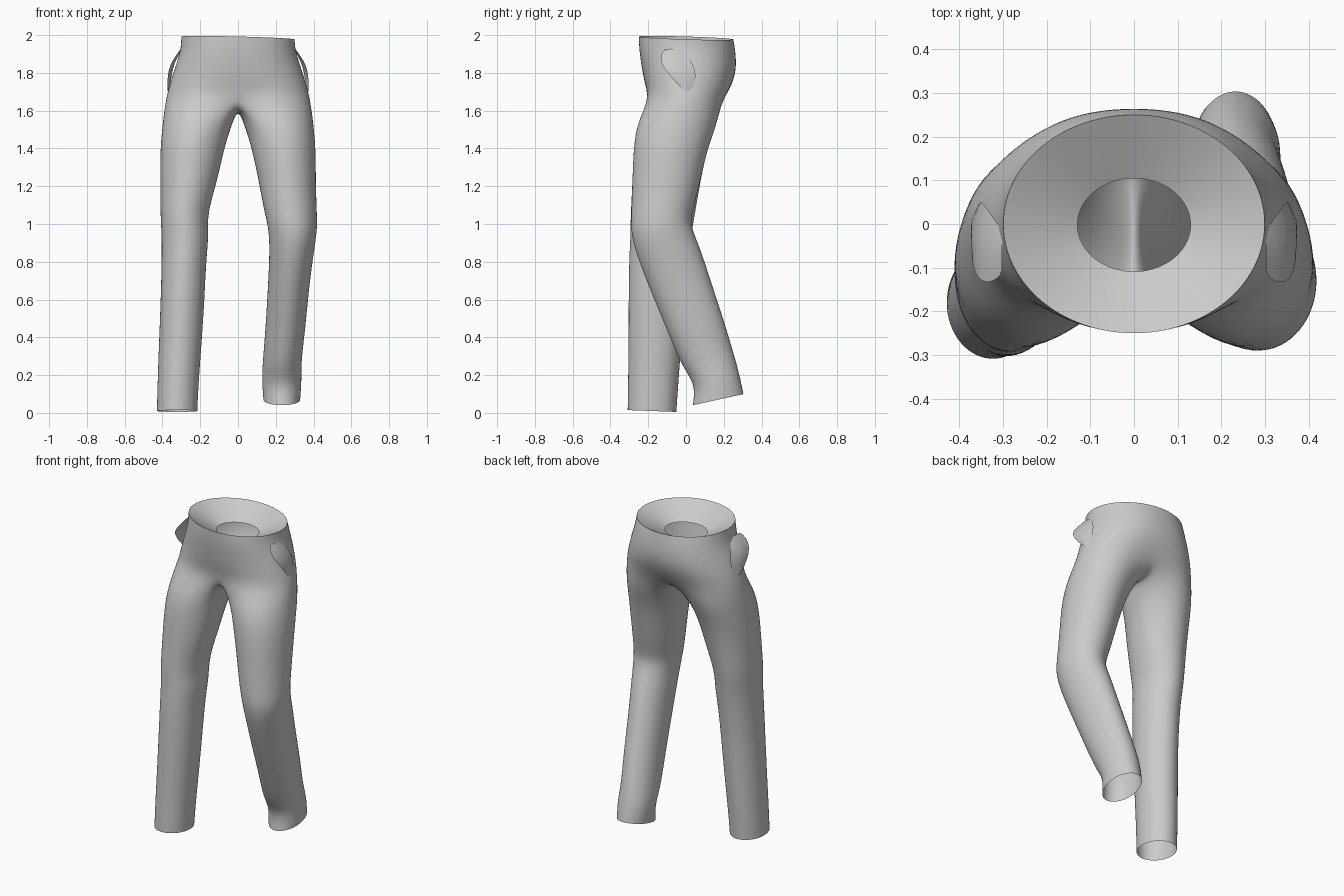
import bpy, bmesh
from math import sin, cos, radians

cube = bpy.data.objects.get("Cube")
if cube:
    bpy.data.objects.remove(cube)

cloth = bpy.data.materials.new("grey cloth")
cloth.use_nodes = True
grey = (0.6, 0.6, 0.6, 1)
cloth.diffuse_color = grey
cloth.node_tree.nodes["Principled BSDF"].inputs["Base Color"].default_value = grey

ARC = 12      # segments on the outer side of a half ring
INNER = 6     # segments on the inner side of a leg ring


def waist_point(angle):
    """Point on the slightly tilted waist edge; angle 0 is +x."""
    x, y = 0.303 * cos(angle), 0.253 * sin(angle)
    return (x, y, 1.985 - 0.025 * x - 0.03 * y)


def finish(name, bm, levels=2):
    """Turn a bmesh into a smooth, subdivided cloth object."""
    bmesh.ops.remove_doubles(bm, verts=bm.verts, dist=0.0005)
    bmesh.ops.recalc_face_normals(bm, faces=bm.faces)
    mesh = bpy.data.meshes.new(name)
    bm.to_mesh(mesh)
    bm.free()
    mesh.materials.append(cloth)
    mesh.shade_smooth()
    obj = bpy.data.objects.new(name, mesh)
    bpy.context.collection.objects.link(obj)
    if levels:
        sub = obj.modifiers.new("smooth", 'SUBSURF')
        sub.levels = sub.render_levels = levels
    return obj


def bridge(bm, rows, closed=False):
    """Join successive rows of points with quads."""
    verts = [[bm.verts.new(p) for p in row] for row in rows]
    for a, b in zip(verts, verts[1:]):
        for i in range(len(a) if closed else len(a) - 1):
            j = (i + 1) % len(a)
            bm.faces.new((a[i], a[j], b[j], b[i]))


def hip_row(side, width, front, back, z_side, z_front, z_back, dent):
    """Half ring of the hips, from centre front round the side to centre back."""
    row = []
    for i in range(ARC + 1):
        t = radians(-90 + 180 * i / ARC)
        s, c = sin(t), cos(t)
        depth = back if s > 0 else -front
        z_mid = z_back if s > 0 else z_front
        pull = 1 - dent * abs(s) ** 12
        row.append((side * width * abs(c) ** 0.85, depth * s * pull,
                    z_side + (z_mid - z_side) * abs(s) ** 4))
    return row


def leg_ring(side, inner, outer, front, back, z_front, z_back):
    """Closed leg ring; it starts at the inner front corner."""
    cx, rx = (inner + outer) / 2, (outer - inner) / 2 * 1.015
    cy, ry = (front + back) / 2, (back - front) / 2 * 1.015
    angles = [-135 + 270 * i / ARC for i in range(ARC + 1)]
    angles += [135 + 90 * i / INNER for i in range(1, INNER)]
    ring = []
    for a in angles:
        s, c = sin(radians(a)), cos(radians(a))
        ring.append((side * (cx + rx * c), cy + ry * s,
                     z_front + (z_back - z_front) * (s + 1) / 2))
    return ring


# width, front, back, z at side, centre front, centre back, centre dent
HIPS = [
    (0.305, -0.25, 0.265, 1.92, 1.92, 1.91, 0),
    (0.335, -0.237, 0.27, 1.83, 1.83, 1.82, 0),
    (0.365, -0.228, 0.255, 1.74, 1.75, 1.74, 0.03),
    (0.385, -0.228, 0.225, 1.66, 1.67, 1.65, 0.14),
]
# crotch seam from front to back
SEAM = [(0, -0.15, 1.625), (0, -0.08, 1.61), (0, 0, 1.605),
        (0, 0.07, 1.605), (0, 0.13, 1.615)]
# inner, outer, front, back, z front, z back
THIGH = [
    (0.03, 0.40, -0.26, 0.17, 1.54, 1.54),
    (0.075, 0.413, -0.28, 0.115, 1.40, 1.40),
    (0.11, 0.413, -0.285, 0.08, 1.22, 1.24),
]
STRAIGHT = THIGH + [
    (0.165, 0.412, -0.295, 0.05, 1.04, 1.06),
    (0.155, 0.405, -0.295, 0.03, 0.94, 0.95),
    (0.17, 0.405, -0.303, 0.01, 0.80, 0.80),
    (0.178, 0.41, -0.305, -0.01, 0.60, 0.60),
    (0.195, 0.42, -0.305, -0.025, 0.35, 0.35),
    (0.21, 0.427, -0.308, -0.04, 0.15, 0.15),
    (0.216, 0.43, -0.31, -0.05, 0.015, 0.005),
]
BENT = THIGH + [
    (0.14, 0.418, -0.292, 0.04, 1.05, 1.08),
    (0.165, 0.422, -0.293, 0.02, 0.94, 1.0),
    (0.168, 0.40, -0.25, 0.075, 0.80, 0.88),
    (0.158, 0.375, -0.17, 0.135, 0.60, 0.69),
    (0.146, 0.357, -0.085, 0.205, 0.40, 0.48),
    (0.132, 0.335, -0.02, 0.255, 0.24, 0.31),
    (0.127, 0.338, 0.05, 0.285, 0.15, 0.20),
    (0.135, 0.33, 0.035, 0.305, 0.04, 0.10),
]

# Trousers: hips, crotch seam and both legs in one open shell
bm = bmesh.new()
for side, rings in ((-1, STRAIGHT), (1, BENT)):
    top = []
    for i in range(ARC + 1):
        x, y, z = waist_point(radians(-90 + 180 * i / ARC))
        top.append((side * x, y, z + (0.05 * x if side < 0 else 0)))
    hips = [hip_row(side, *h) for h in HIPS]
    bridge(bm, [top] + hips)
    legs = [hips[-1] + SEAM[::-1]]
    legs += [leg_ring(side, *r) for r in rings]
    bridge(bm, legs, closed=True)
finish("trousers", bm)

# Waist lining: shallow funnel with a central hole
bm = bmesh.new()
rim, hole = [], []
for i in range(2 * ARC):
    a = radians(180 * i / ARC)
    rim.append(waist_point(a))
    hole.append((0.131 * cos(a), 0.108 * sin(a) - 0.002, 1.9))
bridge(bm, [rim, hole], closed=True)
finish("waist_lining", bm)

# Pocket flaps: free front edge flares out from the hip
FREE = [(0.295, -0.12, 1.93), (0.35, -0.145, 1.865),
        (0.375, -0.09, 1.79), (0.368, -0.02, 1.71)]
BASE = [(0.295, -0.02, 1.925), (0.335, 0.03, 1.86),
        (0.352, 0.06, 1.79), (0.362, 0.03, 1.70)]
for side, name in ((1, "left_pocket"), (-1, "right_pocket")):
    bm = bmesh.new()
    middle = [((f[0] + b[0]) / 2 + 0.012, (f[1] + b[1]) / 2, (f[2] + b[2]) / 2)
              for f, b in zip(FREE, BASE)]
    rows = [[(side * x, y, z) for x, y, z in row] for row in (FREE, middle, BASE)]
    bridge(bm, rows)
    finish(name, bm)
